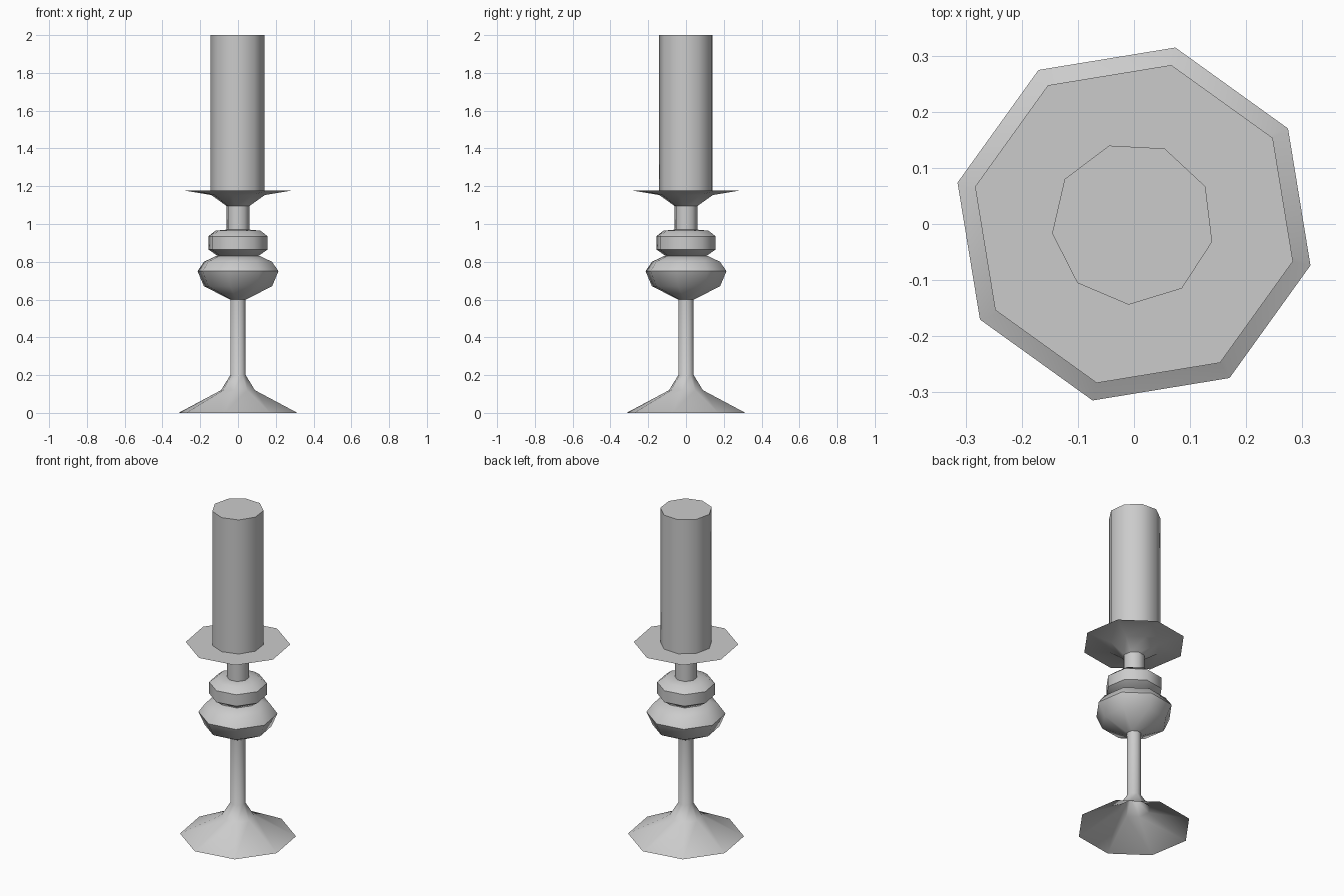
import bpy
import bmesh
from math import cos, sin, radians, tau

cube = bpy.data.objects.get("Cube")
if cube:
    bpy.data.objects.remove(cube, do_unlink=True)

# One plain grey for everything
grey = bpy.data.materials.new("plain_grey")
grey.use_nodes = True
colour = (0.6, 0.6, 0.6, 1.0)
grey.diffuse_color = colour
grey.node_tree.nodes["Principled BSDF"].inputs["Base Color"].default_value = colour


def turned_part(name, profile, sides=8, turn=31.8, cap_top=False, centre=(0, 0)):
    """Sweep an upward (radius, height) profile around the vertical axis."""
    bm = bmesh.new()
    rings = []
    for radius, z in profile:
        angles = [radians(turn) + tau * i / sides for i in range(sides)]
        rings.append([bm.verts.new((centre[0] + radius * cos(a),
                                    centre[1] + radius * sin(a), z)) for a in angles])
    for low, high in zip(rings, rings[1:]):
        for i in range(sides):
            j = (i + 1) % sides
            bm.faces.new((low[i], low[j], high[j], high[i]))
    if cap_top:
        bm.faces.new(rings[-1])
    mesh = bpy.data.meshes.new(name)
    bm.to_mesh(mesh)
    bm.free()
    mesh.materials.append(grey)
    obj = bpy.data.objects.new(name, mesh)
    bpy.context.collection.objects.link(obj)
    bpy.ops.object.select_all(action="DESELECT")
    obj.select_set(True)
    bpy.context.view_layer.objects.active = obj
    bpy.ops.object.shade_smooth_by_angle(angle=radians(50))
    return obj


STEM, NECK = 0.042, 0.062

# Hollow flared foot running up into the slim stem
turned_part("foot_and_stem", [(0.323, 0), (0.092, 0.12), (STEM, 0.2), (STEM, 0.605)])

# Two stacked bulges
turned_part("lower_bulge", [(STEM, 0.6), (0.185, 0.67), (0.22, 0.75),
                            (0.185, 0.8), (0.12, 0.83), (STEM, 0.832)])
turned_part("upper_bulge", [(STEM, 0.828), (0.11, 0.83), (0.161, 0.865),
                            (0.161, 0.935), (0.122, 0.965), (NECK, 0.97)])

# Neck and the wide drip dish
turned_part("neck", [(NECK, 0.965), (NECK, 1.095)])
turned_part("drip_dish", [(NECK, 1.095), (0.145, 1.153), (0.291, 1.177)], cap_top=True)

# Nine-sided pillar candle
turned_part("candle", [(0.145, 1.177), (0.145, 2.0)], sides=9, turn=27,
            cap_top=True, centre=(-0.002, 0.001))
